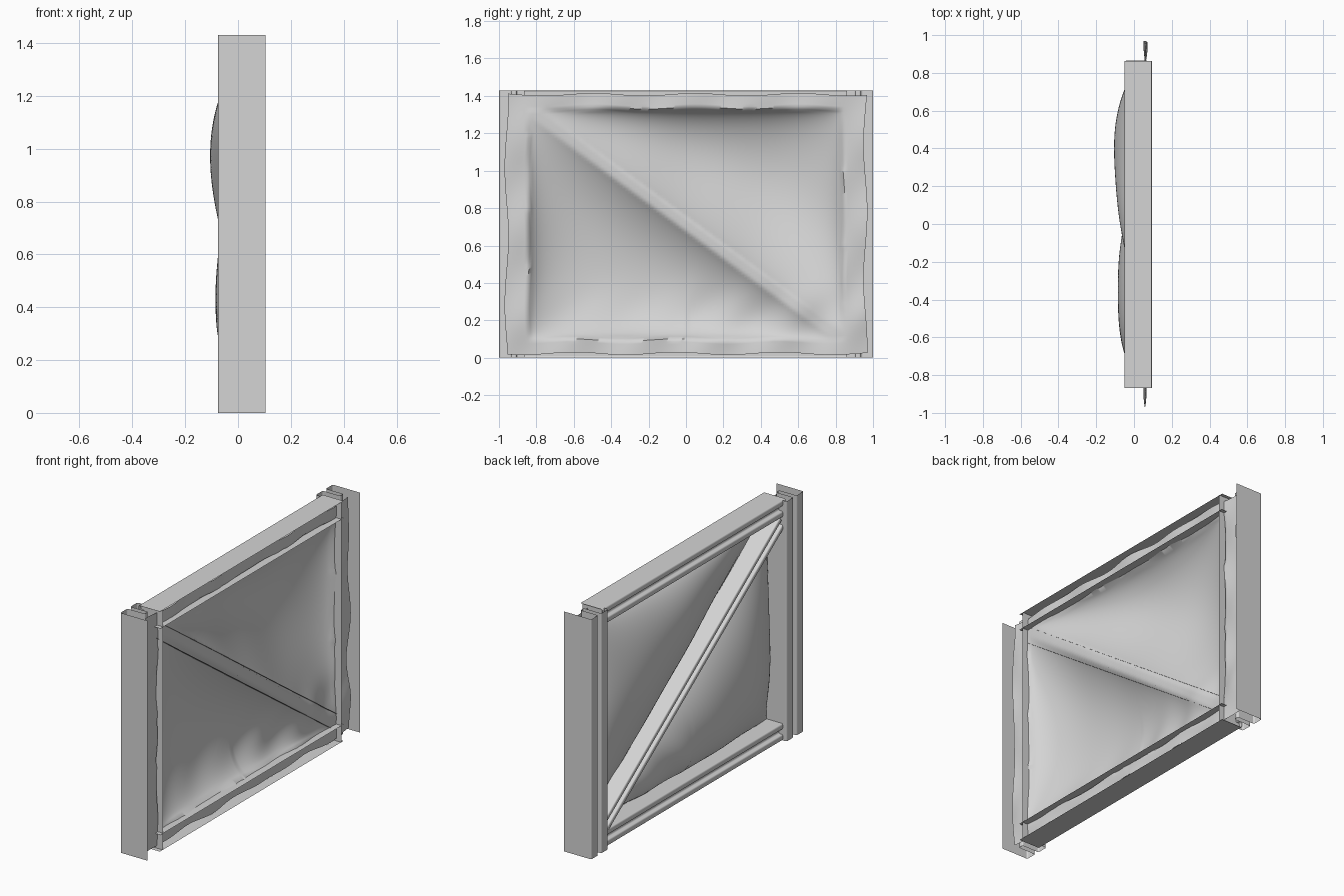
import bpy, bmesh, math
from mathutils import Vector

cube = bpy.data.objects.get("Cube")
if cube:
    bpy.data.objects.remove(cube, do_unlink=True)

grey = bpy.data.materials.new("plain_grey")
grey.use_nodes = True
grey.diffuse_color = (0.66, 0.66, 0.66, 1)
grey.node_tree.nodes["Principled BSDF"].inputs["Base Color"].default_value = (0.66, 0.66, 0.66, 1)

H = 1.43          # overall height
IN_Y = 0.84       # inner flange of the posts
LOW, TOP = 0.1, 1.33   # inner flanges of the rails


def finish(name, bm, angle):
    mesh = bpy.data.meshes.new(name)
    bm.to_mesh(mesh)
    bm.free()
    mesh.materials.append(grey)
    ob = bpy.data.objects.new(name, mesh)
    bpy.context.collection.objects.link(ob)
    bpy.ops.object.select_all(action='DESELECT')
    ob.select_set(True)
    bpy.context.view_layer.objects.active = ob
    bpy.ops.object.shade_smooth_by_angle(angle=math.radians(angle))
    return ob


def folded_sheet(name, profile, start, end, across):
    """Sweep an open (x, width) profile between two points in the y-z plane."""
    bm = bmesh.new()
    rows = []
    for y, z in (start, end):
        rows.append([bm.verts.new((x, y + w * across[0], z + w * across[1]))
                     for x, w in profile])
    for i in range(len(profile) - 1):
        bm.faces.new((rows[0][i], rows[0][i + 1], rows[1][i + 1], rows[1][i]))
    ob = finish(name, bm, 40)
    bevel = ob.modifiers.new("rounded_folds", 'BEVEL')
    bevel.width = 0.008
    bevel.segments = 3
    bevel.limit_method = 'ANGLE'
    return ob


def channel(half, back, flange_a, flange_b):
    """Channel with a stiffening groove along its web."""
    g = half * 0.3
    return [(flange_a, -half), (back, -half), (back, -g), (back + 0.025, -g),
            (back + 0.025, g), (back, g), (back, half), (flange_b, half)]


# Posts: outer plate, lip, recessed groove, inner face and inner flange
post = [(0.105, 1.0), (-0.075, 1.0), (-0.075, 0.935), (0.04, 0.935),
        (0.04, 0.905), (-0.075, 0.905), (-0.075, IN_Y), (0.095, IN_Y)]
for side, label in ((1, "back"), (-1, "front")):
    folded_sheet(label + "_post", post, (0, 0), (0, H), (side, 0))

# Top and bottom rails
rail = channel(0.05, -0.05, 0.095, 0.092)
for label, z, up in (("top", H - 0.05, 1), ("bottom", 0.05, -1)):
    folded_sheet(label + "_rail", rail, (-0.867, z), (0.862, z), (0, up))

# Diagonal brace
a, b = Vector((-IN_Y, 1.30)), Vector((IN_Y, 0.11))
d = (b - a).normalized()
folded_sheet("diagonal_brace", channel(0.042, -0.05, 0.068, 0.068), a, b, (-d.y, d.x))


# Fabric: two sagging triangles either side of the brace, with a creased border
def fabric_x(y, z):
    u = (y + IN_Y) / (2 * IN_Y)
    v = (z - LOW) / (TOP - LOW)
    upper = u + v > 1
    p, q = (1 - u, 1 - v) if upper else (u, v)
    r = 1 - p - q - 0.03
    sag = 0.0
    if min(p, q, r) > 0:
        sag = (p * q / 0.08) ** 0.6 * (r / 0.41) ** 0.9 * (0.164 if upper else 0.148)
    wrinkle = 0.003 * math.sin(9 * y + 4 * z) * math.sin(7 * z - 3 * y)
    if min(u, v, 1 - u, 1 - v) < 0:
        wrinkle = 0.008 * math.sin(17 * y + 1) * math.sin(13 * z + 2)
    # puckers radiating along the bottom edge
    pucker = 0.007 * math.sin(18 * (y - 0.6 * z)) * math.exp(-((z - 0.22) / 0.14) ** 2)
    return 0.058 - sag + wrinkle + pucker * (1 if y > 0 else 0.3)


def build_fabric():
    bm = bmesh.new()
    ny, nz = 130, 96
    grid = []
    for j in range(nz + 1):
        row = []
        for i in range(ny + 1):
            s, t = 2 * i / ny - 1, 2 * j / nz - 1
            # wavy hem
            y = s * (0.96 + 0.01 * math.sin(6 * t + s))
            z = H / 2 + t * (0.693 + 0.007 * math.sin(11 * s + t))
            row.append(bm.verts.new((fabric_x(y, z), y, z)))
        grid.append(row)
    for j in range(nz):
        for i in range(ny):
            bm.faces.new((grid[j][i], grid[j][i + 1], grid[j + 1][i + 1], grid[j + 1][i]))
    finish("fabric_cover", bm, 60)


build_fabric()
